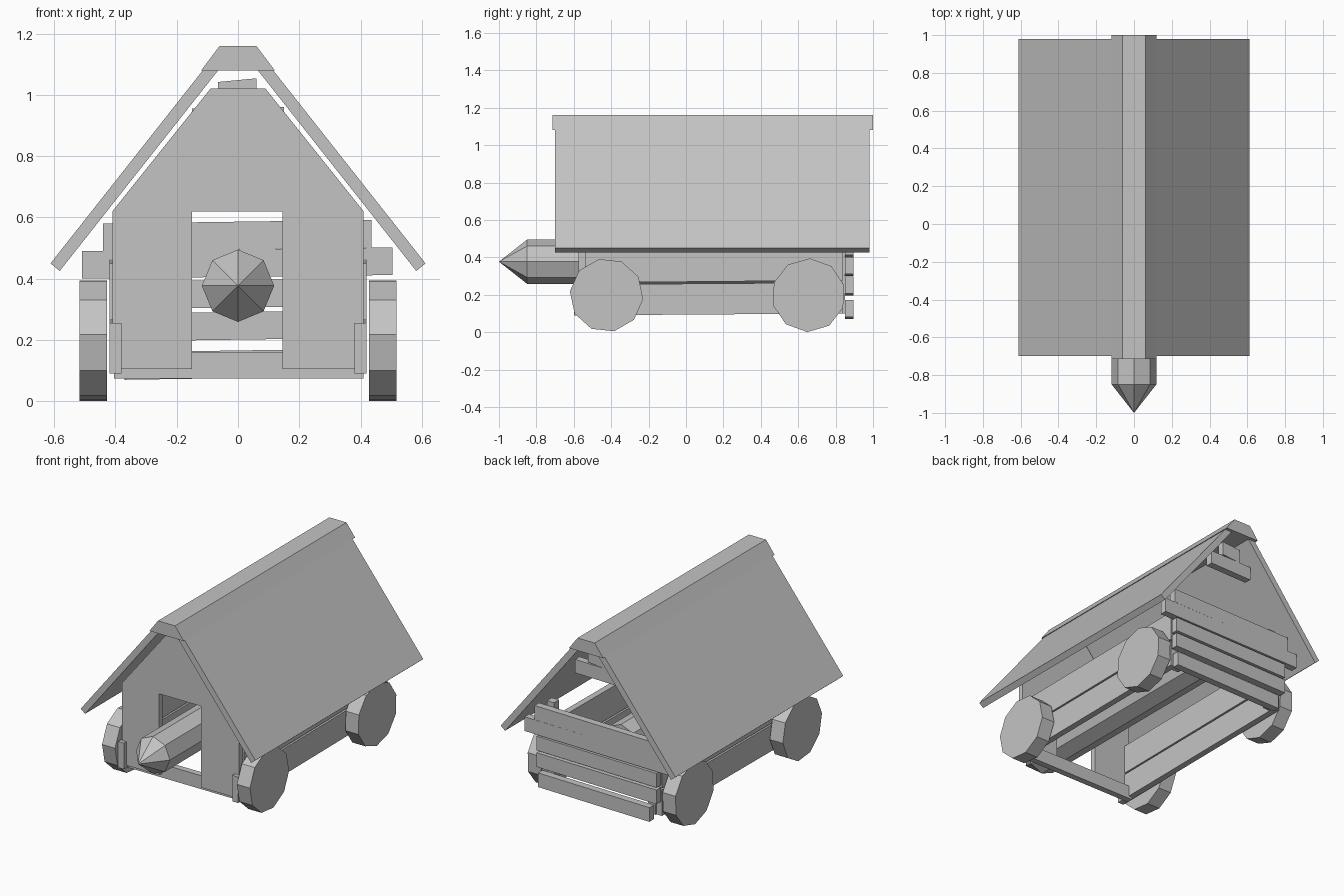
import bpy, math

if "Cube" in bpy.data.objects:
    bpy.data.objects.remove(bpy.data.objects["Cube"])

wood = bpy.data.materials.new("grey_wood")
wood.diffuse_color = (0.55, 0.55, 0.55, 1)
wood.use_nodes = True
wood.node_tree.nodes["Principled BSDF"].inputs["Base Color"].default_value = wood.diffuse_color


def mesh_object(name, verts, faces):
    me = bpy.data.meshes.new(name)
    me.from_pydata(verts, [], faces)
    me.materials.append(wood)
    ob = bpy.data.objects.new(name, me)
    bpy.context.collection.objects.link(ob)
    return ob


def prism(name, profile, a, b, axis="y"):
    """Extrude a profile: (x, z) along y, or (y, z) along x."""
    n = len(profile)
    def place(p, d):
        return (p[0], d, p[1]) if axis == "y" else (d, p[0], p[1])
    verts = [place(p, d) for d in (a, b) for p in profile]
    faces = [tuple(range(n)), tuple(range(2 * n - 1, n - 1, -1))]
    faces += [(i, n + i, n + (i + 1) % n, (i + 1) % n) for i in range(n)]
    if axis == "x":
        faces = [f[::-1] for f in faces]
    return mesh_object(name, verts, faces)


def plank(name, u0, u1, low, high, rise, a, b, axis="y"):
    """Board whose far end sits a little higher than its near end."""
    return prism(name, [(u0, low), (u1, low + rise), (u1, high + rise), (u0, high)], a, b, axis)


def ring(cx, cz, r, n, start):
    return [(cx + r * math.cos(math.radians(start + 360 * i / n)),
             cz + r * math.sin(math.radians(start + 360 * i / n))) for i in range(n)]


# Roof slabs and ridge cap
for s, side in ((-1, "left"), (1, "right")):
    slab = [(s * 0.612, 0.45), (s * 0.582, 0.425), (s * 0.045, 1.105), (s * 0.085, 1.118)]
    prism("roof_" + side, slab if s > 0 else slab[::-1], -0.70, 0.98).data.validate()
prism("ridge_cap", [(-0.12, 1.08), (0.12, 1.08), (0.06, 1.16), (-0.06, 1.16)], -0.715, 1.0)

# Front wall with a doorway open at the bottom
prism("front_wall", [(-0.41, 0.105), (-0.15, 0.105), (-0.15, 0.62), (0.145, 0.62),
                     (0.145, 0.105), (0.41, 0.105), (0.41, 0.62), (0.09, 1.02),
                     (-0.09, 1.02), (-0.41, 0.62)], -0.575, -0.54)
plank("front_sill", -0.405, 0.41, 0.075, 0.16, 0.0, -0.54, -0.50)

# Uneven back planks and the small gable boards
back = [(-0.44, 0.435, 0.49), (-0.51, 0.505, 0.40), (-0.42, 0.42, 0.30),
        (-0.42, 0.42, 0.195), (-0.37, 0.41, 0.07)]
for i, (x0, x1, z) in enumerate(back):
    plank(f"back_plank_{i + 1}", x0, x1, z, z + 0.09, 0.012, 0.85, 0.895)
plank("gable_board_lower", -0.15, 0.15, 0.87, 0.955, 0.005, 0.85, 0.895)
plank("gable_board_upper", -0.065, 0.06, 0.955, 1.042, 0.012, 0.85, 0.895)

# Side planks, corner posts and ten-sided wheels
for s, side in ((-1, "left"), (1, "right")):
    lo, hi = sorted((s * 0.38, s * 0.42))
    plank("side_plank_upper_" + side, -0.54, 0.84, 0.265, 0.45, 0.012, lo, hi, "x")
    plank("side_plank_lower_" + side, -0.60, 0.84, 0.09, 0.255, 0.01, lo, hi, "x")
    plo, phi = sorted((s * 0.33, s * 0.38))
    plank("corner_post_" + side, 0.80, 0.85, 0.10, 0.62, 0, plo, phi, "x")
    wlo, whi = sorted((s * 0.427, s * 0.518))
    for end, y, start in (("front", -0.425, 30), ("back", 0.655, 16)):
        prism(f"wheel_{end}_{side}", ring(y, 0.198, 0.197, 10, start), wlo, whi, "x")

# Eight-sided ram with a pointed head
pts = ring(0, 0.377, 0.118, 8, 0)
verts = [(x, y, z) for y in (-0.85, 0.65) for x, z in pts] + [(0, -1.0, 0.377)]
faces = [(i, 8 + i, 8 + (i + 1) % 8, (i + 1) % 8) for i in range(8)]
faces += [(16, i, (i + 1) % 8) for i in range(8)]
faces.append(tuple(range(15, 7, -1)))
mesh_object("ram", verts, faces)

# Consistent outward normals
import bmesh
for ob in bpy.context.collection.objects:
    bm = bmesh.new()
    bm.from_mesh(ob.data)
    bmesh.ops.recalc_face_normals(bm, faces=bm.faces)
    bm.to_mesh(ob.data)
    bm.free()
